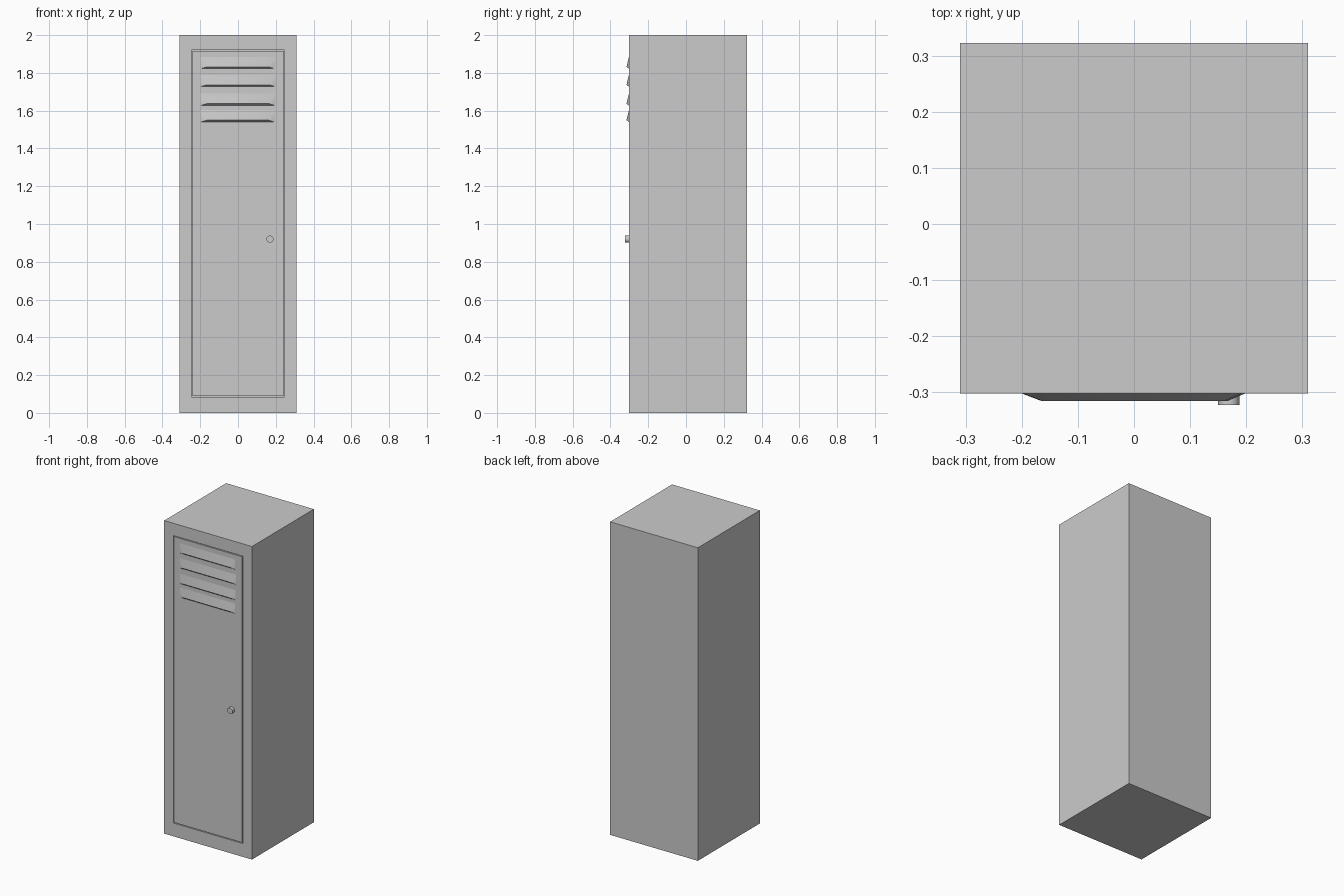
import bpy, bmesh
from math import radians, pi
from mathutils import Matrix

if "Cube" in bpy.data.objects:
    bpy.data.objects.remove(bpy.data.objects["Cube"])

FRONT, BACK, HALF = -0.302, 0.323, 0.31


def make_object(name, bm):
    bmesh.ops.recalc_face_normals(bm, faces=bm.faces[:])
    me = bpy.data.meshes.new(name)
    bm.to_mesh(me)
    bm.free()
    ob = bpy.data.objects.new(name, me)
    bpy.context.collection.objects.link(ob)
    return ob


def box(bm, x0, x1, y0, y1, z0, z1):
    m = Matrix.Translation(((x0 + x1) / 2, (y0 + y1) / 2, (z0 + z1) / 2))
    m = m @ Matrix.Diagonal((x1 - x0, y1 - y0, z1 - z0, 1))
    return bmesh.ops.create_cube(bm, size=1, matrix=m)["verts"]


def smooth(ob, angle):
    bpy.ops.object.select_all(action='DESELECT')
    ob.select_set(True)
    bpy.context.view_layer.objects.active = ob
    bpy.ops.object.shade_smooth_by_angle(angle=radians(angle))


# cabinet with a shallow door recess in the front
bm = bmesh.new()
box(bm, -HALF, HALF, FRONT, BACK, 0, 2)
bm.normal_update()
front = min(bm.faces, key=lambda f: f.calc_center_median().y)
bmesh.ops.inset_region(bm, faces=[front], thickness=0.05)
for v in front.verts:
    v.co.x = 0.246 if v.co.x > 0 else -0.246
    v.co.z = 1.921 if v.co.z > 1 else 0.085
recess = bmesh.ops.extrude_discrete_faces(bm, faces=[front])["faces"][0]
bmesh.ops.translate(bm, verts=recess.verts[:], vec=(0, 0.012, 0))
make_object("cabinet", bm)

# flush door, leaving a narrow seam all round
bm = bmesh.new()
box(bm, -0.241, 0.241, FRONT, FRONT + 0.012, 0.09, 1.916)
make_object("door", bm)

# pressed vent louvres
for i, (z0, z1, left, right) in enumerate([
        (1.822, 1.885, -0.198, 0.192), (1.727, 1.79, -0.2, 0.198),
        (1.627, 1.69, -0.2, 0.195), (1.54, 1.603, -0.198, 0.192)]):
    bm = bmesh.new()
    lip = FRONT - 0.013
    a, b, c, d, e, f = [bm.verts.new(p) for p in (
        (left, FRONT, z0), (right, FRONT, z0),
        (right, FRONT, z1), (left, FRONT, z1),
        (left + 0.034, lip, z0 + 0.01), (right - 0.03, lip, z0 + 0.01))]
    for face in ((a, b, f, e), (e, f, c, d), (a, e, d), (b, c, f), (d, c, b, a)):
        bm.faces.new(face)
    smooth(make_object(f"vent_louvre_{i + 1}", bm), 35)

# door knob
bm = bmesh.new()
m = Matrix.Translation((0.169, FRONT - 0.0105, 0.92)) @ Matrix.Rotation(pi / 2, 4, 'X')
bmesh.ops.create_cone(bm, cap_ends=True, segments=16, radius1=0.019,
                      radius2=0.019, depth=0.021, matrix=m)
smooth(make_object("knob", bm), 35)
